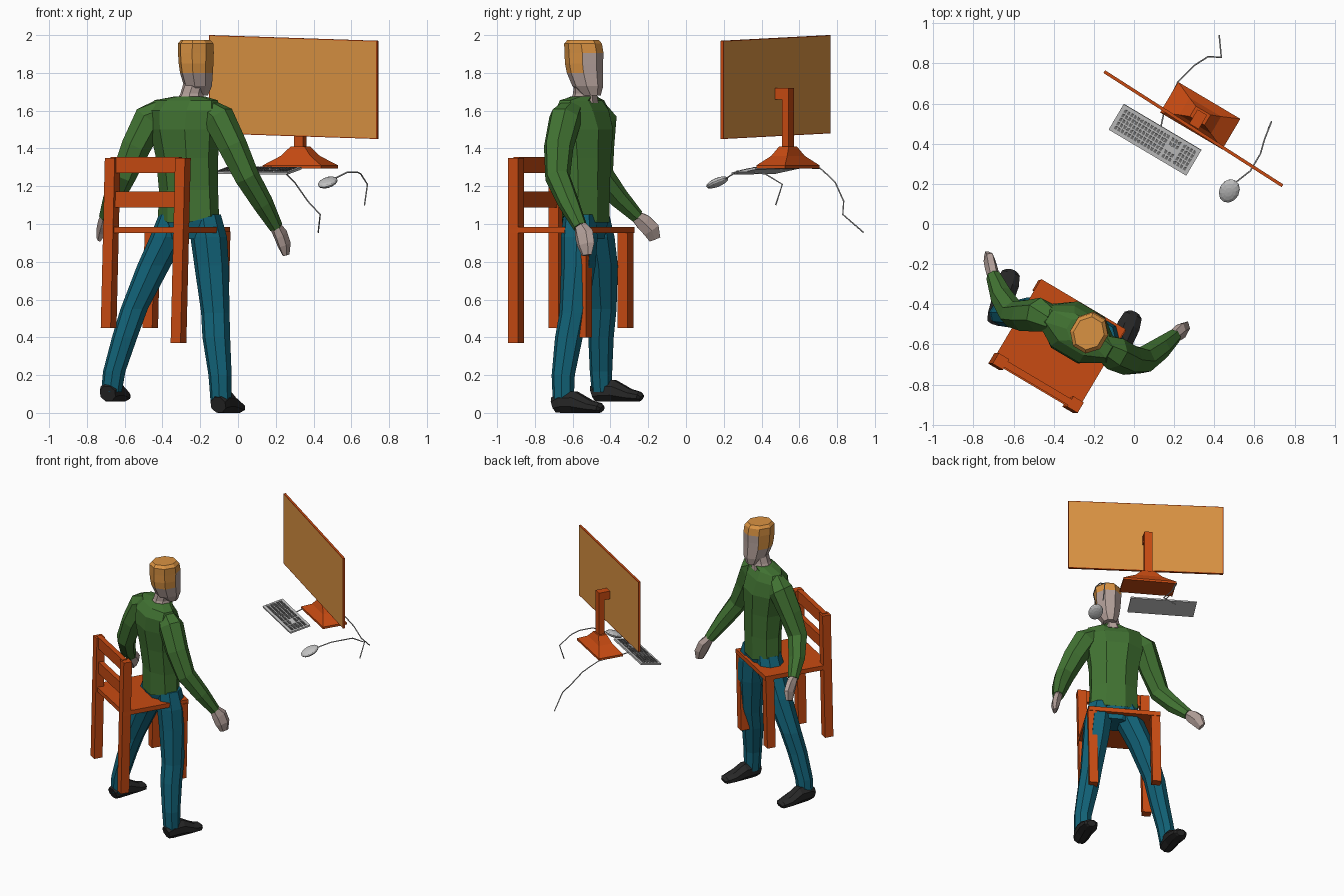
import bpy, bmesh, math
from mathutils import Vector, Matrix

cube = bpy.data.objects.get("Cube")
if cube:
    bpy.data.objects.remove(cube)

# Shared directions: the whole scene is turned about 30 degrees
W, F, Z = Vector((.86, -.51, 0)), Vector((.51, .86, 0)), Vector((0, 0, 1))


def material(name, r, g, b):
    m = bpy.data.materials.new(name)
    m.use_nodes = True
    m.diffuse_color = (r, g, b, 1)
    bsdf = next(n for n in m.node_tree.nodes if n.type == 'BSDF_PRINCIPLED')
    bsdf.inputs["Base Color"].default_value = (r, g, b, 1)
    return m


orange = material("orange wood", .58, .07, .006)
tan = material("tan", .70, .29, .055)
green = material("green cloth", .053, .17, .032)
teal = material("teal cloth", .006, .125, .19)
skin = material("pale skin", .45, .35, .32)
black = material("black leather", .02, .02, .02)
grey = material("light grey", .55, .55, .55)
dark = material("dark grey", .18, .18, .18)


def finish(name, bm, *mats):
    bmesh.ops.recalc_face_normals(bm, faces=bm.faces)
    me = bpy.data.meshes.new(name)
    bm.to_mesh(me)
    bm.free()
    for m in mats:
        me.materials.append(m)
    ob = bpy.data.objects.new(name, me)
    bpy.context.collection.objects.link(ob)
    return ob


def loft(name, rings, mat, sides=8, flat=False, ref=F):
    """Skin of rings (x, y, z, half width, half depth), level or square to the path."""
    bm = bmesh.new()
    pts = [Vector(r[:3]) for r in rings]
    loops = []
    for i, r in enumerate(rings):
        u, v = F, W
        if not flat:
            t = (pts[min(i + 1, len(pts) - 1)] - pts[max(i - 1, 0)]).normalized()
            u = (ref - t * ref.dot(t)).normalized()
            v = t.cross(u)
        a, b = r[3], r[-1]
        loops.append([])
        for k in range(sides):
            ang = 2 * math.pi * (k + .5) / sides
            loops[-1].append(bm.verts.new(pts[i] + v * a * math.cos(ang) + u * b * math.sin(ang)))
    for p, q in zip(loops, loops[1:]):
        for k in range(sides):
            n = (k + 1) % sides
            bm.faces.new((p[k], p[n], q[n], q[k]))
    bm.faces.new(loops[0])
    bm.faces.new(loops[-1])
    return finish(name, bm, mat)


def add_box(bm, center, size, axes=(W, F, Z)):
    m = Matrix([a * s for a, s in zip(axes, size)]).transposed().to_4x4()
    return bmesh.ops.create_cube(bm, size=1, matrix=Matrix.Translation(center) @ m)


def box(name, center, size, mat, axes=(W, F, Z)):
    bm = bmesh.new()
    add_box(bm, center, size, axes)
    return finish(name, bm, mat)


# Chair: four legs, seat and two back rails
post = .043
for name, x, y, low, high in (("back_left_leg", -.685, -.685, .45, 1.35),
                              ("back_right_leg", -.315, -.9, .37, 1.35),
                              ("front_left_leg", -.465, -.32, .45, .97),
                              ("front_right_leg", -.095, -.54, .4, .96)):
    lean = .024 * (high - low)
    loft("chair_" + name, [(x, y, low, post), (x + lean, y, high, post)], orange, 4, True)
box("chair_seat", (-.375, -.605, .968), (.49, .48, .032), orange)
for name, z in (("top_rail", 1.312), ("middle_rail", 1.13)):
    box("chair_" + name, (-.485, -.79, z), (.42, .035, .085), orange)

# Monitor: thin framed panel, tan on both faces
across = Vector((.89, -.57, -.03)).normalized()
toward = Vector((.54, .84, 0)).normalized()
bm = bmesh.new()
add_box(bm, (.296, .475, 1.725), (1.055, .016, .52), (across, toward, Z))
bm.normal_update()
for f in [f for f in bm.faces if abs(f.normal.dot(toward)) > .9]:
    bmesh.ops.inset_region(bm, faces=[f], thickness=.007)
    f.material_index = 1
finish("monitor", bm, orange, tan)

# Monitor stand: flared foot, column and bracket
sx, sy = .33, .54
loft("stand_foot", [(sx, sy, 1.295, .255, .125), (sx, sy, 1.31, .255, .125),
                    (sx, sy, 1.36, .13, .07), (sx, sy, 1.41, .06, .042)], orange, 4, True)
box("stand_column", (sx, sy, 1.555), (.055, .04, .33), orange)
box("stand_bracket", (sx - .017, sy - .03, 1.69), (.055, .055, .06), orange)

# Keyboard: tilted board with raised keys in three blocks
pitch = (F * .15 + Z * .028).normalized()
kw = (W * .45 - Z * .004).normalized()
up = kw.cross(pitch)
board = Vector((.105, .42, 1.283))
box("keyboard", board, (.45, .15, .012), grey, (kw, pitch, up))
bm = bmesh.new()
for start, count in ((-.205, 14), (.07, 3), (.137, 4)):
    for col in range(count):
        for row in range(5):
            if count == 3 and row == 2:
                continue
            spot = board + kw * (start + col * .019 + .006) + pitch * (row * .024 - .048) + up * .008
            add_box(bm, spot, (.014, .016, .005), (kw, pitch, up))
finish("keyboard_keys", bm, dark)

# Mouse
aim = Vector((.04, .075, .035)).normalized()
side = aim.cross(Z).normalized()
bm = bmesh.new()
m = Matrix([side * .05, aim * .066, side.cross(aim) * .022]).transposed().to_4x4()
bmesh.ops.create_uvsphere(bm, u_segments=12, v_segments=8, radius=1,
                          matrix=Matrix.Translation((.475, .165, 1.22)) @ m)
finish("mouse", bm, grey)

# Cables
for name, path in (
        ("mouse_cable", ((.51, .21, 1.24), (.58, .265, 1.275), (.63, .35, 1.275), (.65, .42, 1.265),
                         (.685, .51, 1.21), (.67, .475, 1.1))),
        ("keyboard_cable", ((.135, .49, 1.295), (.15, .56, 1.3), (.22, .71, 1.295), (.27, .76, 1.25),
                            (.3, .79, 1.22), (.37, .835, 1.12), (.435, .83, 1.05), (.425, .94, .955)))):
    loft(name, [p + (.004,) for p in path], grey, 5, ref=Vector((.6, -.5, .62)))

# Sweater body, hem raised at the hips
body = loft("sweater_body", [
    (-.262, -.53, 1.02, .175, .115), (-.262, -.53, 1.18, .168, .118), (-.27, -.535, 1.35, .175, .13),
    (-.28, -.54, 1.5, .2, .145), (-.285, -.55, 1.6, .215, .125), (-.275, -.55, 1.655, .19, .085),
    (-.255, -.54, 1.675, .085, .07)], green, flat=True)
for v in body.data.vertices:
    if v.co.z < 1.03:
        v.co.z += .35 * abs((v.co - Vector((-.262, -.53, v.co.z))).dot(W)) - .035

# Sleeves and hands
loft("right_sleeve", [(-.17, -.605, 1.61, .06), (-.105, -.64, 1.56, .088), (-.03, -.675, 1.41, .08),
                      (.045, -.68, 1.25, .068), (.13, -.62, 1.11, .057), (.2, -.56, .985, .038)], green, 7)
loft("left_sleeve", [(-.40, -.48, 1.61, .06), (-.465, -.455, 1.56, .088), (-.54, -.46, 1.41, .08),
                     (-.605, -.45, 1.26, .068), (-.66, -.36, 1.14, .057), (-.70, -.26, 1.04, .038)],
     green, 7, ref=Vector((1, 0, 0)))
loft("right_hand", [(.19, -.565, 1.0, .03), (.225, -.54, .945, .032, .055),
                    (.245, -.53, .89, .03, .052), (.255, -.525, .835, .014, .03)], skin, 6)
loft("left_hand", [(-.697, -.275, 1.05, .03), (-.71, -.225, 1.01, .05, .032),
                   (-.72, -.185, .97, .052, .03), (-.735, -.165, .92, .035, .014)],
     skin, 6, ref=Vector((1, 0, 0)))

# Trousers
loft("trouser_hips", [(-.262, -.53, 1.12, .14, .095), (-.262, -.53, 1.02, .165, .11),
                      (-.255, -.53, .92, .13, .09)], teal, flat=True)
loft("right_trouser_leg", [(-.175, -.565, 1.05, .085), (-.155, -.565, .93, .098), (-.14, -.57, .78, .092),
                           (-.12, -.595, .53, .076), (-.115, -.62, .4, .074), (-.095, -.65, .2, .062),
                           (-.09, -.65, .06, .056)], teal, flat=True)
loft("left_trouser_leg", [(-.335, -.49, 1.05, .085), (-.37, -.475, .93, .098), (-.445, -.45, .78, .09),
                          (-.55, -.44, .55, .073), (-.6, -.45, .4, .068), (-.655, -.45, .22, .06),
                          (-.67, -.445, .11, .055)], teal, flat=True)


# Shoes
def shoe(name, heel, toe, z):
    heel, toe = Vector(heel), Vector(toe)
    rings = []
    for t, width, height in ((0, .045, .045), (.15, .055, .06), (.42, .058, .062),
                             (.75, .062, .036), (.95, .05, .028), (1, .03, .02)):
        p = heel.lerp(toe, t)
        rings.append((p.x, p.y, z + height * .92, width, height))
    loft(name, rings, black, 8, ref=Z)


shoe("right_shoe", (-.105, -.695), (0, -.445), 0)
shoe("left_shoe", (-.69, -.49), (-.61, -.235), .06)

# Neck, and head with hair coloured by height and direction
loft("neck", [(-.255, -.54, 1.64, .078, .078), (-.245, -.535, 1.69, .06, .064),
              (-.225, -.535, 1.76, .06, .06)], skin, flat=True)
head = loft("head", [
    (-.205, -.5, 1.68, .045, .05), (-.212, -.52, 1.73, .072, .085), (-.22, -.535, 1.8, .085, .1),
    (-.222, -.54, 1.85, .09, .105), (-.223, -.54, 1.905, .093, .107), (-.224, -.545, 1.955, .094, .103),
    (-.225, -.545, 1.975, .075, .085)], skin, flat=True)
head.data.materials.append(tan)
for f in head.data.polygons:
    forward = (f.center - Vector((-.222, -.54, f.center.z))).dot(F)
    if f.center.z > 1.91 or (f.center.z > 1.82 and forward < .03):
        f.material_index = 1
